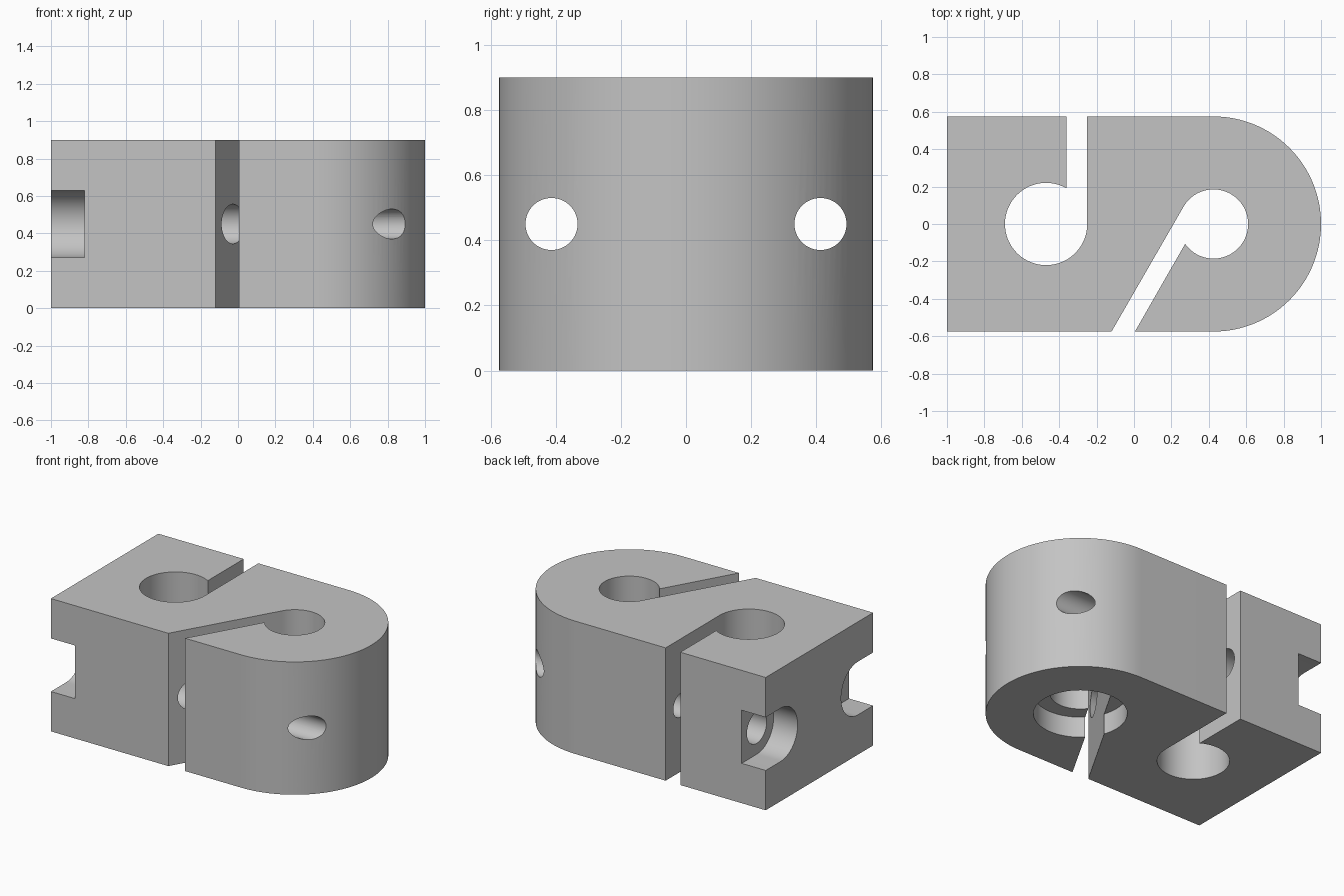
import bpy, bmesh
from math import cos, sin, radians
from mathutils import Vector

if "Cube" in bpy.data.objects:
    bpy.data.objects.remove(bpy.data.objects["Cube"], do_unlink=True)

HALF, HEIGHT = 0.575, 0.9      # half depth and height of the block
BOLT_Y, BOLT_Z = 0.413, 0.45   # bolt axes


def arc(cx, cy, r, start, end, steps):
    angles = [radians(start + (end - start) * i / steps) for i in range(steps + 1)]
    return [(cx + r * cos(a), cy + r * sin(a)) for a in angles]


def circle(cx, cy, r):
    return arc(cx, cy, r, 0, 360, 64)[:-1]


def prism(name, outline, lo, hi, axis="Z"):
    """Extrude an outline along Z (points are x, y) or X (points are y, z)."""
    place = (lambda u, v, w: (u, v, w)) if axis == "Z" else (lambda u, v, w: (w, u, v))
    bm = bmesh.new()
    base = bm.faces.new([bm.verts.new(place(u, v, lo)) for u, v in outline])
    grown = bmesh.ops.extrude_face_region(bm, geom=[base])["geom"]
    bmesh.ops.translate(bm, vec=Vector(place(0, 0, hi - lo)),
                        verts=[e for e in grown if isinstance(e, bmesh.types.BMVert)])
    bmesh.ops.recalc_face_normals(bm, faces=bm.faces)
    mesh = bpy.data.meshes.new(name)
    bm.to_mesh(mesh)
    bm.free()
    obj = bpy.data.objects.new(name, mesh)
    bpy.context.collection.objects.link(obj)
    return obj


# Clamp body: one outline with both rod holes opening into their slots
outline = [(-1, -HALF), (-0.12, -HALF)]
outline += arc(0.425, 0, 0.185, 150, -145, 56)      # small rod hole
outline += [(0.005, -HALF)]
outline += arc(0.425, 0, HALF, -90, 90, 64)         # rounded end
outline += [(-0.25, HALF)]
outline += arc(-0.47, 0, 0.22, 0, -300, 56)         # large rod hole
outline += [(-0.36, HALF), (-1, HALF)]
body = prism("clamp_body", outline, 0, HEIGHT)

# Recess under the small rod hole
cutters = [prism("recess_cutter", circle(0.425, 0, 0.285), -0.1, 0.14)]

# Bolt bores, clearance bores and side-open bolt head pockets
for side, clearance_end in ((-1, 0.036), (1, -0.3)):
    y = side * BOLT_Y
    hole = circle(y, BOLT_Z, 0.08)
    clearance = circle(y, BOLT_Z, 0.106)
    pocket = [(side * u, v) for u, v in arc(BOLT_Y, BOLT_Z, 0.18, 90, 270, 32)]
    pocket += [(side * 0.7, BOLT_Z - 0.18), (side * 0.7, BOLT_Z + 0.18)]
    cutters.append(prism("bolt_cutter", hole, -0.6, 1.1, "X"))
    cutters.append(prism("clearance_cutter", clearance, -0.9, clearance_end, "X"))
    cutters.append(prism("pocket_cutter", pocket, -1.1, -0.82, "X"))

for cutter in cutters:
    cutter.hide_render = True
    mod = body.modifiers.new(cutter.name, "BOOLEAN")
    mod.operation = "DIFFERENCE"
    mod.solver = "EXACT"
    mod.object = cutter

# Bake the cuts and drop the cutters
bpy.context.view_layer.update()
graph = bpy.context.evaluated_depsgraph_get()
cut_mesh = bpy.data.meshes.new_from_object(body.evaluated_get(graph))
body.modifiers.clear()
body.data = cut_mesh
for cutter in cutters:
    bpy.data.objects.remove(cutter, do_unlink=True)

# Plain grey metal
grey = bpy.data.materials.new("plain grey")
grey.use_nodes = True
colour = (0.55, 0.55, 0.55, 1)
grey.diffuse_color = colour
grey.node_tree.nodes["Principled BSDF"].inputs["Base Color"].default_value = colour
body.data.materials.clear()
body.data.materials.append(grey)

bpy.ops.object.select_all(action="DESELECT")
body.select_set(True)
bpy.context.view_layer.objects.active = body
bpy.ops.object.shade_smooth_by_angle(angle=radians(30))
